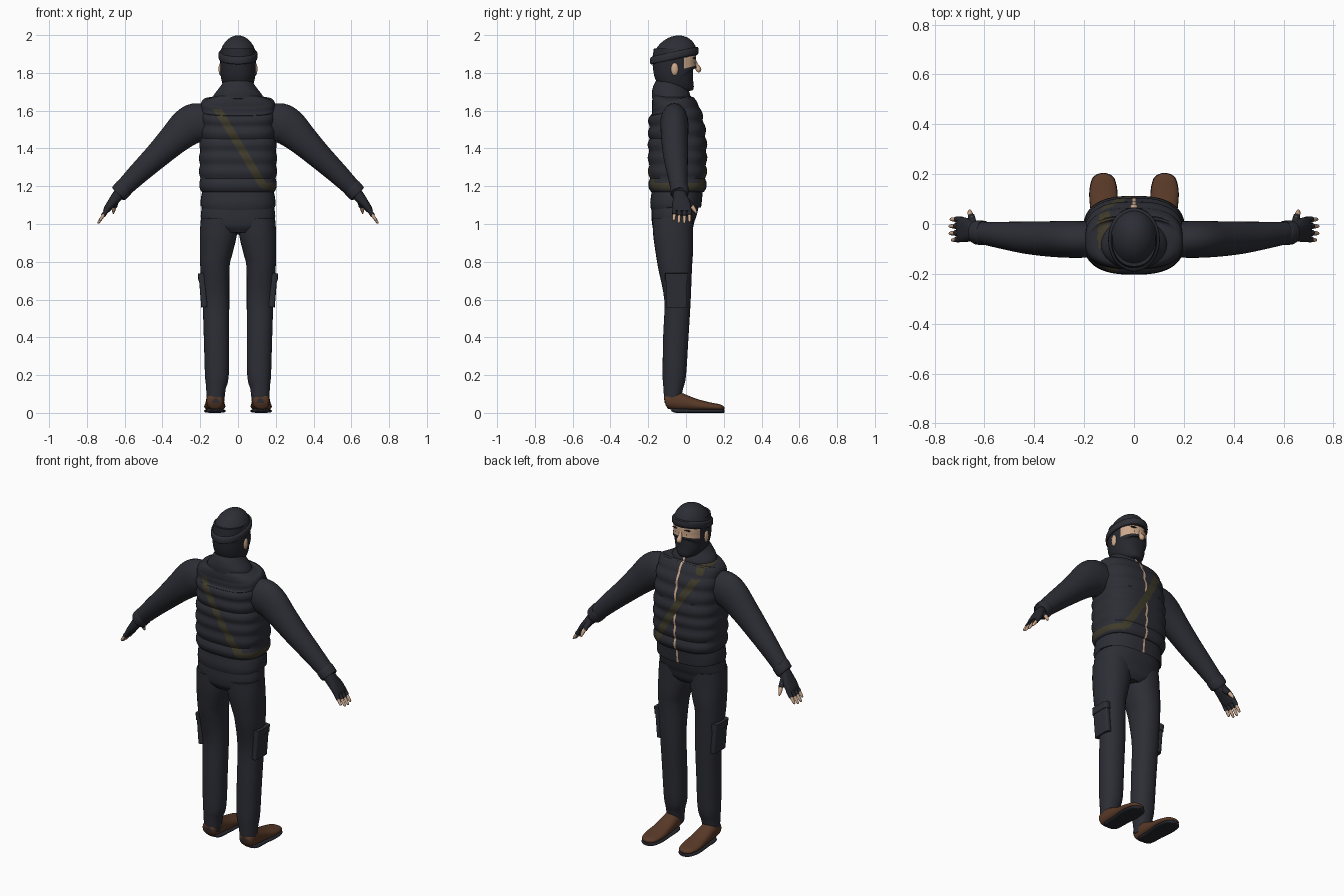
import bpy, bmesh, math
from mathutils import Vector

if "Cube" in bpy.data.objects:
    bpy.data.objects.remove(bpy.data.objects["Cube"], do_unlink=True)


def material(name, rgb):
    m = bpy.data.materials.new(name)
    m.use_nodes = True
    m.diffuse_color = (*rgb, 1)
    bsdf = next(n for n in m.node_tree.nodes if n.type == "BSDF_PRINCIPLED")
    bsdf.inputs["Base Color"].default_value = (*rgb, 1)
    bsdf.inputs["Roughness"].default_value = 0.8
    return m


CLOTH = material("charcoal_cloth", (0.026, 0.027, 0.036))
SKIN = material("skin", (0.60, 0.39, 0.26))
LEATHER = material("brown_leather", (0.10, 0.042, 0.021))
OLIVE = material("olive_strap", (0.05, 0.043, 0.024))
RUBBER = material("dark_rubber", (0.02, 0.021, 0.028))
HAIR = material("dark_brown_hair", (0.035, 0.018, 0.01))
EYE = material("eye_white", (0.6, 0.58, 0.54))


def spline(pts, steps):
    """Catmull-Rom interpolation of rows of numbers."""
    out = []
    for i in range(len(pts) - 1):
        a, b, c, d = pts[max(i - 1, 0)], pts[i], pts[i + 1], pts[min(i + 2, len(pts) - 1)]
        for k in range(steps):
            t = k / steps
            out.append([0.5 * (2 * q + (r - p) * t + (2 * p - 5 * q + 4 * r - s) * t * t
                               + (3 * q - p - 3 * r + s) * t ** 3) for p, q, r, s in zip(a, b, c, d)])
    return out + [list(pts[-1])]


def finish(name, bm, mats, angle=40):
    bmesh.ops.recalc_face_normals(bm, faces=bm.faces)
    me = bpy.data.meshes.new(name)
    bm.to_mesh(me)
    bm.free()
    for m in mats:
        me.materials.append(m)
    ob = bpy.data.objects.new(name, me)
    bpy.context.collection.objects.link(ob)
    bpy.ops.object.select_all(action="DESELECT")
    ob.select_set(True)
    bpy.context.view_layer.objects.active = ob
    bpy.ops.object.shade_smooth_by_angle(angle=math.radians(angle))
    return ob


def tube(name, pts, mats, side=1, ref=(0, 1, 0), power=2, n=32, steps=4, shear=0, cuts=(), rule=None):
    """Loft rings (x, y, z, radius along ref, radius across) into a closed body."""
    rows = spline(pts, steps) if steps > 1 else pts
    cen = [Vector((r[0] * side, r[1], r[2])) for r in rows]
    bm = bmesh.new()
    rings = []
    for i, r in enumerate(rows):
        t = (cen[min(i + 1, len(cen) - 1)] - cen[max(i - 1, 0)]).normalized()
        u = Vector(ref)
        u = (u - t * u.dot(t)).normalized()
        w = t.cross(u)
        ring = []
        for k in range(n):
            a = math.tau * k / n
            c, s = math.cos(a), math.sin(a)
            p = cen[i] + u * r[3] * math.copysign(abs(c) ** (2 / power), c) \
                + w * r[4] * math.copysign(abs(s) ** (2 / power), s)
            p.z += shear * (p.y + 0.06)
            ring.append(bm.verts.new(p))
        rings.append(ring)
    for a, b in zip(rings, rings[1:]):
        for k in range(n):
            bm.faces.new((a[k], a[(k + 1) % n], b[(k + 1) % n], b[k]))
    bm.faces.new(rings[0])
    bm.faces.new(rings[-1])
    for co, no in cuts:
        bmesh.ops.bisect_plane(bm, geom=bm.verts[:] + bm.edges[:] + bm.faces[:], plane_co=co, plane_no=no)
    if rule:
        for f in bm.faces:
            f.material_index = rule(f.calc_center_median())
    return finish(name, bm, mats)


def column(rows):
    """Rows of z, y centre, y radius, x radius on the centre line."""
    return [(0, y, z, ry, rx) for z, y, ry, rx in rows]


def ball(name, co, size, mat):
    bm = bmesh.new()
    bmesh.ops.create_uvsphere(bm, u_segments=16, v_segments=10, radius=1)
    for v in bm.verts:
        v.co = Vector([c + p * s for c, p, s in zip(co, v.co, size)])
    return finish(name, bm, [mat])


# Quilted vest, with the strap and zip opening cut into its faces
rows = spline(column([(1.17, -.045, .14, .19), (1.19, -.045, .148, .2), (1.34, -.045, .152, .203),
                      (1.47, -.047, .15, .198), (1.59, -.06, .135, .196), (1.64, -.075, .11, .194),
                      (1.66, -.08, .1, .17), (1.68, -.08, .09, .1)]), 10)
for r in rows:
    if r[2] < 1.6:
        puff = 0.011 * abs(math.sin(math.pi * (r[2] - 1.17) / 0.072)) - 0.005
        r[3] += puff
        r[4] += puff * 0.7
strap_no = Vector((0.4, 0, 0.24)).normalized()
strap_co = Vector((0.01, 0, 1.41))
HALF, ZIP = 0.021, 0.006
zip_cuts = [((ZIP, 0, 0), (1, 0, 0)), ((-ZIP, 0, 0), (1, 0, 0))]
strap_cuts = [(strap_co + strap_no * HALF, strap_no), (strap_co - strap_no * HALF, strap_no),
              ((0, 0, 1.182), (0, 0, 1)), ((0, 0, 1.216), (0, 0, 1)), ((0, 0, 1.61), (0, 0, 1))]


def vest_rule(c):
    on_line = abs((c - strap_co).dot(strap_no)) < HALF and 1.19 < c.z < 1.61
    on_hip = 1.182 < c.z < 1.216 and c.x > 0.125
    on_shoulder = c.z > 1.635 and -0.145 < c.x < -0.1 and c.y > -0.1
    if on_line or on_hip or on_shoulder:
        return 1
    return 2 if abs(c.x) < ZIP and c.y > 0 else 0


tube("quilted_vest", rows, [CLOTH, OLIVE, SKIN], power=2.7, n=64, steps=1,
     cuts=strap_cuts + zip_cuts, rule=vest_rule)
open_front = lambda c: 1 if abs(c.x) < ZIP and c.y > -0.03 else 0
tube("collar", column([(1.64, -.08, .1, .14), (1.68, -.078, .102, .128), (1.71, -.078, .096, .105),
                       (1.74, -.077, .082, .083), (1.758, -.076, .074, .076)]), [CLOTH, SKIN],
     shear=-0.15, cuts=zip_cuts, rule=open_front)
tube("jacket_hem", column([(1.09, -.055, .128, .193), (1.1, -.055, .135, .198), (1.14, -.05, .135, .196),
                           (1.19, -.045, .135, .185)]), [CLOTH, SKIN], power=2.5,
     cuts=zip_cuts, rule=open_front)

# Trousers
tube("trouser_seat", column([(.95, -.072, .085, .1), (.98, -.07, .106, .17), (1.03, -.068, .115, .196),
                             (1.08, -.06, .122, .193), (1.15, -.05, .125, .185)]), [CLOTH], power=2.4)
leg = [(.1, -.07, 1.03, .108, .096), (.104, -.068, .95, .106, .098), (.115, -.062, .86, .1, .088),
       (.122, -.058, .78, .091, .078), (.117, -.045, .6, .07, .071), (.114, -.054, .4, .067, .067),
       (.112, -.062, .2, .062, .063), (.117, -.068, .13, .052, .052), (.119, -.072, .05, .042, .045)]
boot = [(.122, -.112, .06, .03, .02), (.122, -.1, .062, .042, .04), (.122, -.06, .065, .046, .05),
        (.122, -.02, .057, .048, .045), (.122, .05, .043, .052, .032), (.123, .12, .034, .056, .023),
        (.123, .175, .029, .046, .017), (.123, .196, .026, .028, .011), (.123, .203, .025, .008, .005)]
sole = [(.122, -.075, .02, .025, .01), (.122, -.05, .012, .045, .012), (.122, .03, .01, .05, .01),
        (.123, .12, .01, .057, .01), (.123, .178, .01, .047, .01), (.123, .198, .01, .028, .01),
        (.123, .205, .01, .006, .008)]

# Sleeves and hands
sleeve = [(.16, -.062, 1.54, .07, .09), (.22, -.062, 1.535, .074, .105), (.27, -.061, 1.51, .074, .1),
          (.34, -.06, 1.447, .071, .083), (.43, -.055, 1.36, .065, .068), (.53, -.045, 1.265, .054, .056),
          (.615, -.035, 1.18, .044, .046)]
cuff = [(.6, -.036, 1.195, .045, .046), (.605, -.036, 1.19, .049, .05), (.63, -.034, 1.163, .048, .048),
        (.635, -.034, 1.158, .042, .042)]
palm = [(.62, -.034, 1.17, .034, .032), (.645, -.031, 1.14, .038, .029), (.67, -.025, 1.11, .048, .023),
        (.692, -.022, 1.08, .05, .019), (.703, -.022, 1.065, .044, .013)]
for side, label in ((1, "left"), (-1, "right")):
    tube(label + "_trouser_leg", leg, [CLOTH], side, power=2.2)
    tube(label + "_boot", boot, [LEATHER], side, ref=(1, 0, 0), power=2.3)
    tube(label + "_boot_sole", sole, [RUBBER], side, ref=(1, 0, 0), power=3)
    tube(label + "_sleeve", sleeve, [CLOTH], side)
    tube(label + "_sleeve_cuff", cuff, [CLOTH], side)
    tube(label + "_glove_palm", palm, [RUBBER], side, power=2.5, n=20)
    # Cargo pocket with a flap
    for part, top, low, depth, grow in (("pocket", .72, .56, .007, 0), ("pocket_flap", .74, .70, .011, .004)):
        rings = [(.192 - .08 * (.74 - z), -.05, z, .056 + grow, .01 + depth) for z in (low, low + .01, top - .01, top)]
        tube(label + "_" + part, rings, [CLOTH], side, power=5, n=24, steps=1)
    # Fingerless glove: dark finger sleeves with bare tips
    for i, (y, reach) in enumerate(((.017, .9), (-.008, 1), (-.034, .98), (-.059, .8))):
        root = Vector((.69, y, 1.08))
        tip = Vector((.742, y * 1.12, 1.003))
        at = lambda f: tuple(root.lerp(tip, f * reach))
        tube(f"{label}_finger_{i + 1}", [at(.2) + (.009, .009), at(.75) + (.0085, .0085),
                                         at(.95) + (.006, .006), at(1) + (.002, .002)], [SKIN], side, n=10)
        tube(f"{label}_glove_finger_{i + 1}", [at(0) + (.013, .013), at(.5) + (.0125, .0125)],
             [RUBBER], side, n=10)
    tube(label + "_thumb", [(.65, .02, 1.11, .012, .012), (.658, .045, 1.075, .01, .01),
                            (.66, .056, 1.055, .003, .003)], [SKIN], side, ref=(1, 0, 0), n=10)
    tube(label + "_glove_thumb", [(.645, -.01, 1.135, .018, .018), (.653, .032, 1.093, .014, .014)],
         [RUBBER], side, ref=(1, 0, 0), n=12)
    # Ear, eye and brow
    ball(label + "_ear", (side * .092, -.06, 1.82), (.011, .02, .034), SKIN)
    ball(label + "_eye", (side * .034, .037, 1.853), (.014, .009, .007), EYE)
    ball(label + "_iris", (side * .034, .044, 1.853), (.006, .004, .006), HAIR)
    ball(label + "_brow", (side * .036, .043, 1.878), (.023, .009, .005), HAIR)

# Head with a face mask; the eye area is bare
tube("neck", column([(1.66, -.08, .066, .066), (1.74, -.08, .066, .066), (1.79, -.08, .07, .07)]), [SKIN])
face_cuts = [((0, 0, 1.825), (0, -.25, 1)), ((0, -.01, 0), (0, 1, 0))]


def face_rule(c):
    return 1 if c.y > -0.01 and c.z > 1.825 + 0.25 * c.y else 0


tube("masked_head", column([(1.703, .008, .026, .03), (1.715, .004, .044, .052), (1.74, -.018, .074, .074),
                            (1.77, -.043, .102, .088), (1.80, -.055, .113, .093), (1.84, -.061, .115, .094),
                            (1.88, -.062, .115, .094), (1.93, -.062, .108, .088)]),
     [RUBBER, SKIN], power=2.2, n=48, cuts=face_cuts, rule=face_rule)
tube("nose", [(0, .046, 1.865, .008, .008), (0, .055, 1.84, .011, .011), (0, .066, 1.818, .015, .016),
              (0, .06, 1.805, .008, .01)], [SKIN], n=16)

# Knitted cap with a turned-up band
dome = [(1.87 + .126 * math.sin(a), -.062, .121 * math.cos(a) + .001, .098 * math.cos(a) + .001)
        for a in [math.pi / 2 * i / 12 for i in range(13)]]
tube("knit_cap", column(dome), [CLOTH], n=40, steps=1, shear=0.2)
tube("knit_cap_band", column([(1.872, -.062, .12, .096), (1.876, -.062, .127, .102), (1.892, -.062, .129, .104),
                              (1.908, -.062, .126, .102), (1.912, -.062, .119, .096)]),
     [CLOTH], n=40, steps=2, shear=0.22)
